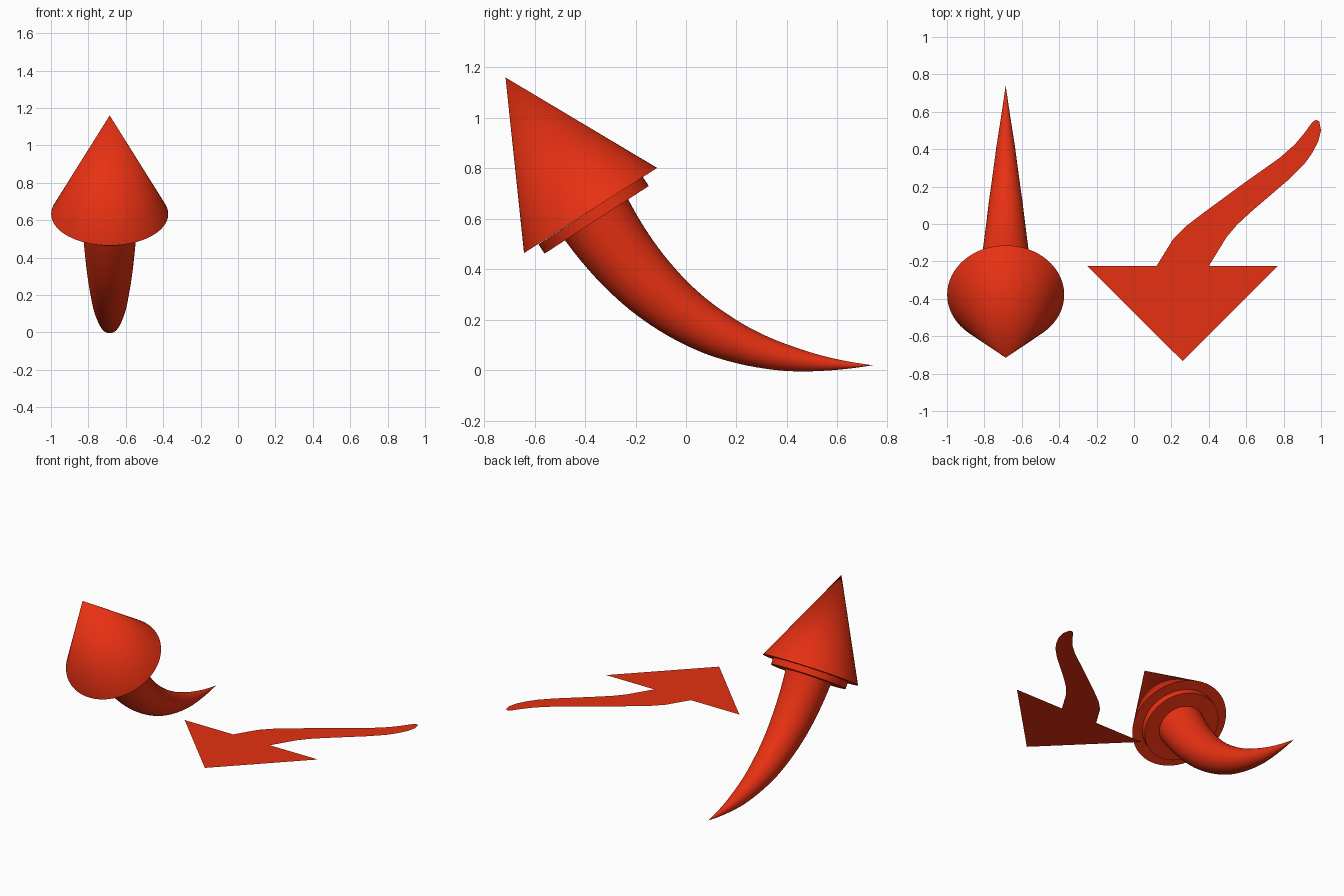
import bpy, bmesh, math
from mathutils import Vector, geometry

if "Cube" in bpy.data.objects:
    bpy.data.objects.remove(bpy.data.objects["Cube"])

X0 = -0.686                      # plane of the solid arrow
SEG = 64
red = bpy.data.materials.new("red")
red.diffuse_color = (0.8, 0.03, 0.006, 1)
red.use_nodes = True
red.node_tree.nodes["Principled BSDF"].inputs["Base Color"].default_value = red.diffuse_color


def finish(bm, name, smooth=True):
    me = bpy.data.meshes.new(name)
    bm.to_mesh(me)
    bm.free()
    me.materials.append(red)
    ob = bpy.data.objects.new(name, me)
    bpy.context.collection.objects.link(ob)
    if smooth:
        bpy.ops.object.select_all(action='DESELECT')
        ob.select_set(True)
        bpy.context.view_layer.objects.active = ob
        bpy.ops.object.shade_smooth_by_angle(angle=math.radians(40))
    return ob


def sweep(name, path, radii):
    """Round tube along (y, z) points in the plane x = X0."""
    bm = bmesh.new()
    pts = [Vector((X0, y, z)) for y, z in path]
    rings = []
    for i, (p, r) in enumerate(zip(pts, radii)):
        t = (pts[min(i + 1, len(pts) - 1)] - pts[max(i - 1, 0)]).normalized()
        side = Vector((1, 0, 0))
        up = t.cross(side)
        rings.append([bm.verts.new(p + r * (math.cos(a) * side + math.sin(a) * up))
                      for a in (2 * math.pi * k / SEG for k in range(SEG))])
    for a, b in zip(rings, rings[1:]):
        for k in range(SEG):
            n = (k + 1) % SEG
            bm.faces.new((a[k], a[n], b[n], b[k]))
    bm.faces.new(rings[0])
    bm.faces.new(rings[-1])
    bmesh.ops.remove_doubles(bm, verts=bm.verts, dist=1e-5)
    bmesh.ops.recalc_face_normals(bm, faces=bm.faces)
    return finish(bm, name)


# solid arrow: cone head, collar under it, tapering curved shaft
base, apex, collar = (-0.378, 0.633), (-0.715, 1.16), (-0.354, 0.596)
sweep("arrow_head", [base, apex], [0.313, 0.0])
sweep("head_collar", [collar, base], [0.246, 0.246])

N = 40
curve = geometry.interpolate_bezier(
    Vector((-0.36, 0.605)), Vector((-0.09, 0.169)),
    Vector((0.28, 0.01)), Vector((0.74, 0.02)), N + 1)
keys = [0.15, 0.122, 0.09, 0.05, 0.0]
radii = []
for i in range(N + 1):
    f = i / N * 4
    k = min(int(f), 3)
    radii.append(keys[k] + (keys[k + 1] - keys[k]) * (f - k))
sweep("curved_shaft", [tuple(p)[:2] for p in curve], radii)


# flat arrow: triangular head and wavy tail as matching left and right edges
Z = 0.267
left = [(0.12, -0.225), (0.21, -0.08), (0.28, -0.01), (0.377, 0.064), (0.59, 0.22),
        (0.778, 0.353), (0.86, 0.425), (0.91, 0.485), (0.95, 0.54), (0.97, 0.557)]
right = [(0.40, -0.225), (0.495, -0.07), (0.55, -0.005), (0.62, 0.06), (0.83, 0.24),
         (0.91, 0.32), (0.95, 0.375), (0.985, 0.44), (1.0, 0.50), (0.99, 0.55)]
bm = bmesh.new()
L, R = ([bm.verts.new((x, y, Z)) for x, y in side] for side in (left, right))
for i in range(len(L) - 1):
    bm.faces.new((L[i], R[i], R[i + 1], L[i + 1]))
tip, wing_l, wing_r = (bm.verts.new((x, y, Z)) for x, y in
                       ((0.26, -0.733), (-0.25, -0.225), (0.767, -0.225)))
bm.faces.new((wing_l, tip, L[0]))
bm.faces.new((L[0], tip, R[0]))
bm.faces.new((R[0], tip, wing_r))
finish(bm, "flat_arrow", smooth=False)
